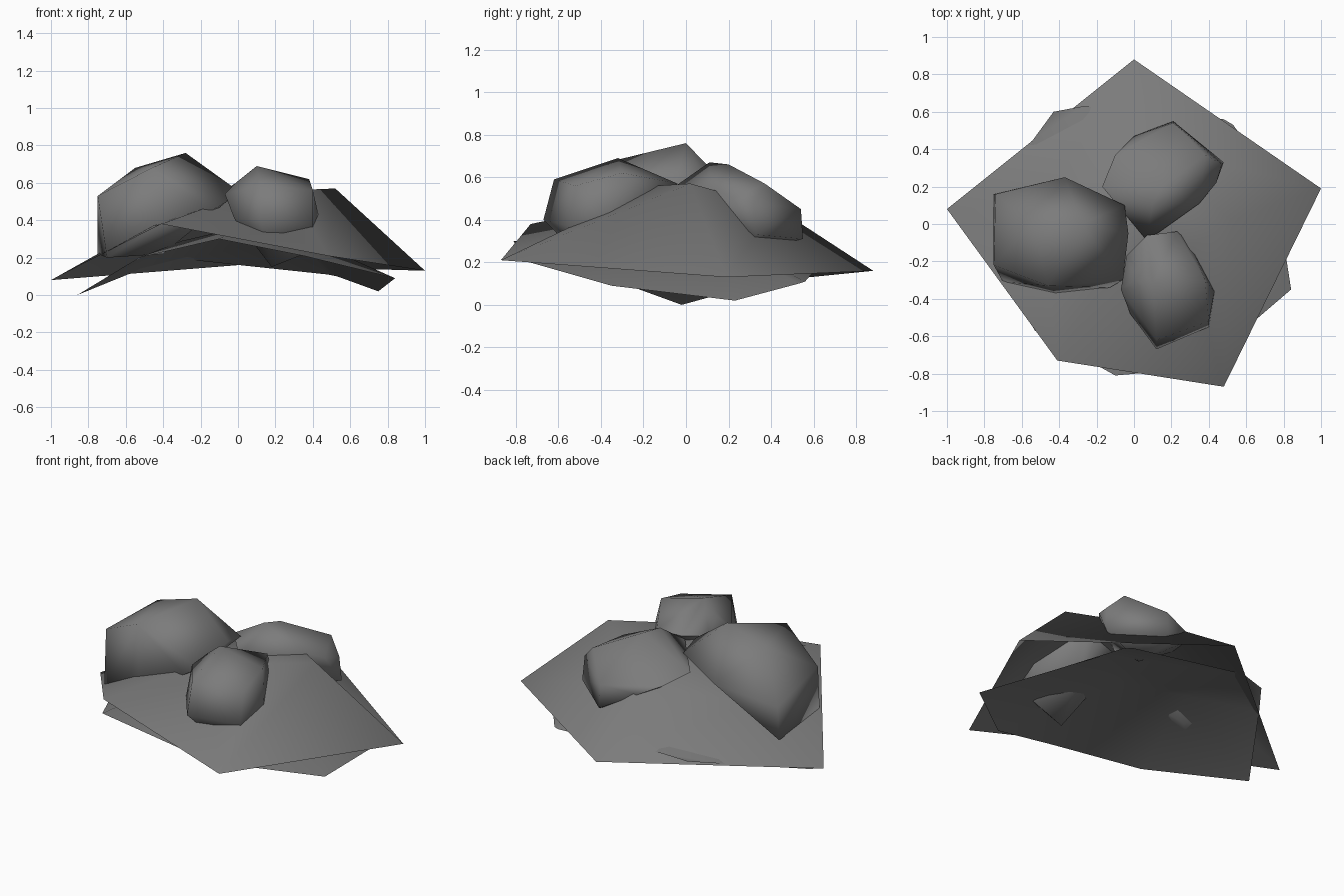
import bpy
import bmesh
import math
from mathutils import Vector
from mathutils.geometry import delaunay_2d_cdt

default_cube = bpy.data.objects.get("Cube")
if default_cube:
    bpy.data.objects.remove(default_cube, do_unlink=True)

# Single flat colour
grey = bpy.data.materials.new("foliage_grey")
grey.use_nodes = True
colour = (0.2, 0.2, 0.2, 1)
grey.diffuse_color = colour
grey.node_tree.nodes["Principled BSDF"].inputs["Base Color"].default_value = colour


def finish(name, bm):
    """Turn a bmesh into a smooth shaded object with the shared material."""
    mesh = bpy.data.meshes.new(name)
    bm.to_mesh(mesh)
    bm.free()
    mesh.materials.append(grey)
    obj = bpy.data.objects.new(name, mesh)
    bpy.context.collection.objects.link(obj)
    bpy.ops.object.select_all(action="DESELECT")
    obj.select_set(True)
    bpy.context.view_layer.objects.active = obj
    bpy.ops.object.shade_smooth_by_angle(angle=math.radians(85))
    return obj


def draped_sheet(name, rim, crown):
    """Thin open canopy stretched from rim corners over crown points."""
    points = rim + crown
    flat = [Vector(p[:2]) for p in points]
    verts, _, faces, origins, _, _ = delaunay_2d_cdt(flat, [], [], 0, 1e-5)
    bm = bmesh.new()
    made = [bm.verts.new((v.x, v.y, points[origins[i][0]][2]))
            for i, v in enumerate(verts)]
    for face in faces:
        bm.faces.new([made[i] for i in face])
    bm.normal_update()
    return finish(name, bm)


def clump(name, points):
    """Closed faceted blob wrapped round its corner points."""
    bm = bmesh.new()
    for p in points:
        bm.verts.new(p)
    hull = bmesh.ops.convex_hull(bm, input=bm.verts)
    spare = {v for v in hull["geom_interior"] if isinstance(v, bmesh.types.BMVert)}
    bmesh.ops.delete(bm, geom=list(spare), context="VERTS")
    bmesh.ops.recalc_face_normals(bm, faces=bm.faces)
    bm.normal_update()
    return finish(name, bm)


# Broad five-cornered upper canopy
draped_sheet(
    "upper_canopy",
    rim=[(0, .88, .16), (-1, .08, .08), (-.41, -.73, .38),
         (.48, -.87, .21), (1, .19, .13)],
    crown=[(.52, .02, .57), (.28, -.14, .56), (-.08, -.15, .5),
           (.03, .42, .46), (-.5, .1, .36)])

# Lower canopy whose corners show past the upper one
draped_sheet(
    "lower_canopy",
    rim=[(.84, -.35, .09), (.75, .23, .02), (.53, .53, .1), (.48, .56, .11),
         (-.27, .63, .19), (-.43, .6, .17), (-.54, .45, .13),
         (-.86, -.02, 0), (-.53, -.57, .2), (-.1, -.81, .3), (.35, -.77, .21)],
    crown=[(0, -.1, .36), (.3, .1, .33), (-.3, .1, .29)])

# Large clump on the right side, its base sunk between the canopies
clump("large_clump", [
    (-.28, 0, .76), (-.55, 0, .68), (-.46, -.33, .68), (-.75, -.22, .53),
    (-.74, .16, .42), (-.75, .16, .22), (-.7, -.31, .2), (-.37, .25, .5),
    (-.05, .1, .55), (-.03, -.05, .58), (-.06, -.3, .5), (-.13, -.34, .46),
    (-.42, -.37, .37), (-.4, -.05, .22)])

# Back clump
clump("back_clump", [
    (.1, .11, .67), (.15, .2, .66), (.38, .37, .57), (.21, .55, .31),
    (.21, .54, .45), (.48, .33, .33), (.47, .32, .48), (.44, .22, .5),
    (.35, .11, .56), (.07, -.09, .53), (-.17, .2, .5), (-.1, .37, .46),
    (0, .47, .42), (.2, .28, .25)])

# Front clump
clump("front_clump", [
    (.1, -.32, .69), (.38, -.3, .62), (.4, -.52, .56), (.12, -.62, .59),
    (.12, -.67, .4), (.4, -.55, .37), (.43, -.36, .43), (.3, -.1, .5),
    (.23, -.04, .57), (.07, -.06, .56), (-.04, -.17, .55), (-.07, -.35, .54),
    (-.02, -.48, .41), (0, -.3, .61), (.18, -.42, .15), (.38, -.42, .23)])
